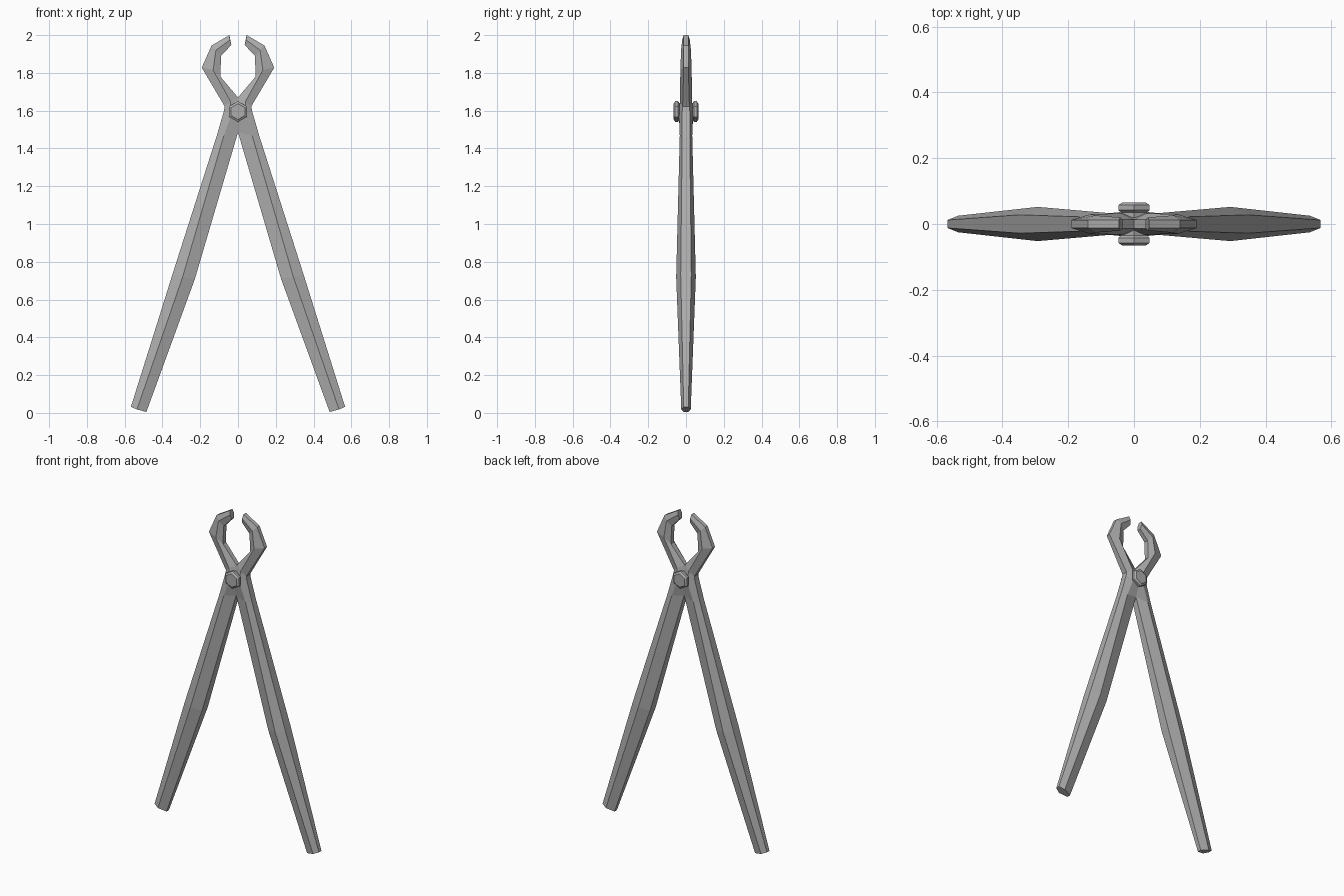
import bpy, bmesh, math

cube = bpy.data.objects.get("Cube")
if cube:
    bpy.data.objects.remove(cube, do_unlink=True)

iron = bpy.data.materials.new("grey iron")
iron.use_nodes = True
grey = (0.42, 0.42, 0.42, 1)
iron.diffuse_color = grey
iron.node_tree.nodes["Principled BSDF"].inputs["Base Color"].default_value = grey


def make_object(name, bm):
    bmesh.ops.recalc_face_normals(bm, faces=bm.faces)
    mesh = bpy.data.meshes.new(name)
    bm.to_mesh(mesh)
    bm.free()
    mesh.materials.append(iron)
    obj = bpy.data.objects.new(name, mesh)
    bpy.context.collection.objects.link(obj)
    return obj


def loft(name, rings):
    """Skin a list of equal-sized closed rings and cap both ends."""
    bm = bmesh.new()
    loops = [[bm.verts.new(p) for p in ring] for ring in rings]
    n = len(loops[0])
    for a, b in zip(loops, loops[1:]):
        for i in range(n):
            j = (i + 1) % n
            bm.faces.new((a[i], a[j], b[j], b[i]))
    bm.faces.new(loops[0])
    bm.faces.new(loops[-1])
    return make_object(name, bm)


def section(inner, ridge, outer):
    """Six-sided section; each argument is (x, z, half depth)."""
    front = [(x, -h, z) for x, z, h in (inner, ridge, outer)]
    return front + [(x, -y, z) for x, y, z in reversed(front)]


# Arm from the handle end, past the rivet, to the jaw tip
arm_sections = [
    ((.485, .005, .012), (.535, .018, .025), (.567, .032, .012)),
    ((.228, .71, .028), (.293, .72, .052), (.348, .73, .028)),
    ((0, 1.485, .018), (.075, 1.468, .033), (.11, 1.475, .02)),
    ((0, 1.535, .036), (.035, 1.58, .037), (.075, 1.597, .02)),
    ((0, 1.67, .013), (.04, 1.65, .032), (.07, 1.622, .018)),
    ((.093, 1.78, .015), (.132, 1.815, .03), (.192, 1.828, .012)),
    ((.09, 1.89, .014), (.117, 1.92, .026), (.14, 1.945, .012)),
    ((.035, 1.948, .012), (.042, 1.975, .02), (.046, 2.0, .012)),
]
arms = loft("tong_arms", [section(*s) for s in arm_sections])
mirror = arms.modifiers.new("Mirror", 'MIRROR')
mirror.use_axis[0] = True
mirror.use_clip = True


# Hexagonal rivet with chamfered heads on both faces
def hexagon(radius, y):
    corners = [math.radians(30 + 60 * i) for i in range(6)]
    return [(radius * math.cos(a), y, 1.595 + radius * math.sin(a)) for a in corners]


for side, name in ((-1, "front_rivet_head"), (1, "back_rivet_head")):
    profile = ((.045, .02), (.045, .035), (.055, .042), (.055, .057), (.042, .065))
    loft(name, [hexagon(r, side * y) for r, y in profile])
